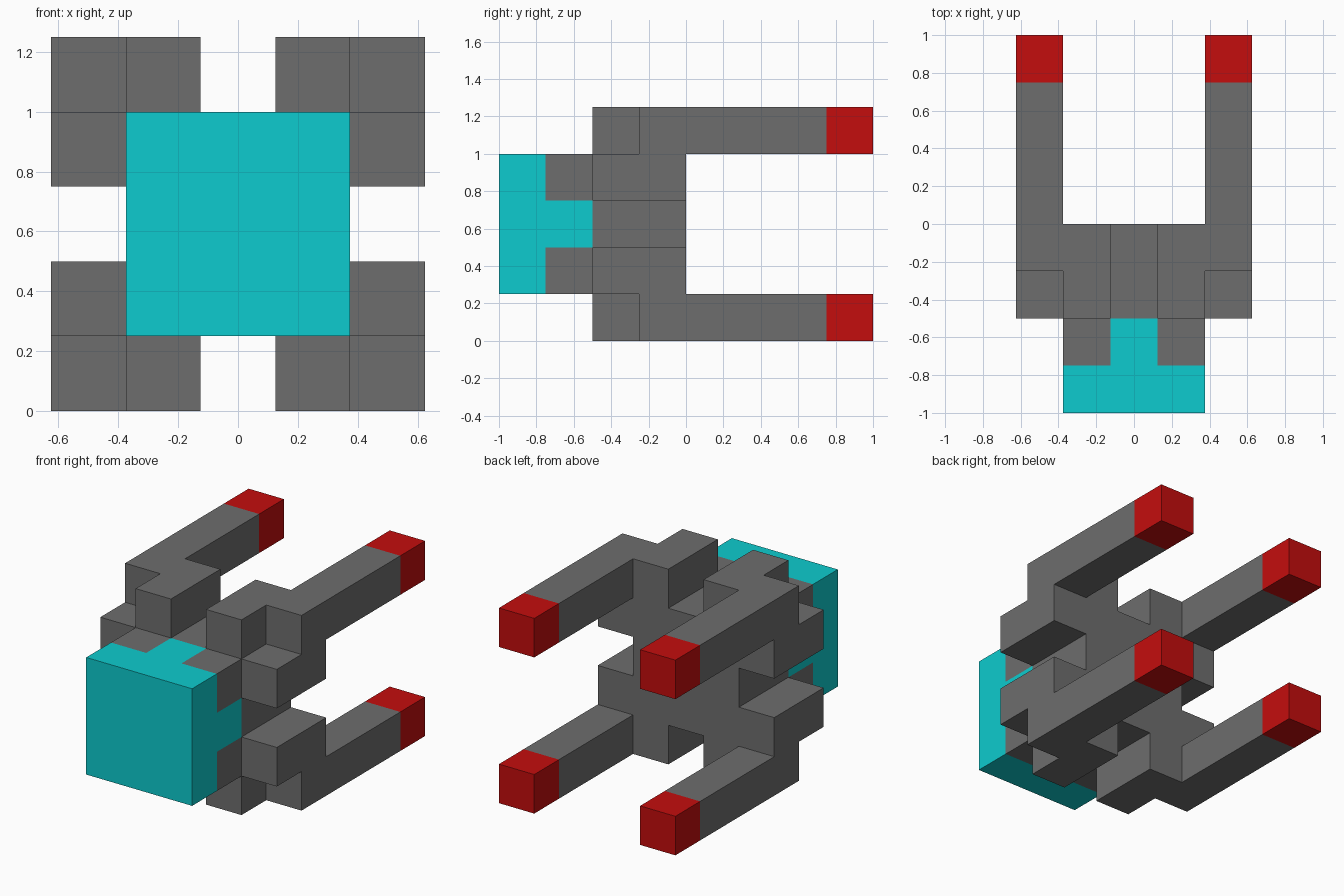
import bpy, bmesh
from mathutils import Vector

if "Cube" in bpy.data.objects:
    bpy.data.objects.remove(bpy.data.objects["Cube"])

U = 0.25                                # block size
ORIGIN = Vector((-0.625, -1.0, 0.0))    # corner of the 5 x 8 x 5 block grid


def material(name, rgb):
    m = bpy.data.materials.new(name)
    m.diffuse_color = (*rgb, 1.0)
    m.use_nodes = True
    m.node_tree.nodes["Principled BSDF"].inputs["Base Color"].default_value = m.diffuse_color
    return m


GREY = material("dark grey", (0.155, 0.155, 0.155))
CYAN = material("cyan", (0.004, 0.60, 0.62))
RED = material("red", (0.55, 0.004, 0.004))


def box(x, y, z):
    """Blocks in inclusive index ranges."""
    return {(i, j, k) for i in range(x[0], x[1] + 1)
            for j in range(y[0], y[1] + 1) for k in range(z[0], z[1] + 1)}


def four(cells):
    """Mirror blocks left-right and top-bottom."""
    c = cells | {(4 - i, j, k) for i, j, k in cells}
    return c | {(i, j, 4 - k) for i, j, k in c}


# Front plate with a plus-shaped boss behind it
front = box((1, 3), (0, 0), (1, 3))
plus = box((1, 3), (1, 1), (2, 2)) | box((2, 2), (1, 1), (1, 3))
# Grey corner blocks behind the plate
corner_blocks = four(box((1, 1), (1, 1), (1, 1)))
# Central body, and the lugs beside each corner
core = box((1, 3), (2, 3), (1, 3))
lugs = four(box((1, 1), (2, 3), (0, 0)) | box((0, 0), (2, 3), (1, 1)))
# Four prongs and their tips
prongs = four(box((0, 0), (3, 6), (0, 0)))
tips = four(box((0, 0), (7, 7), (0, 0)))

parts = [
    ("front_plate", front | plus, CYAN),
    ("corner_blocks", corner_blocks, GREY),
    ("body", core | lugs, GREY),
    ("prongs", prongs, GREY),
    ("prong_tips", tips, RED),
]
solid = set().union(*(cells for _, cells, _ in parts))


def build(name, cells, mat):
    """Make the outer skin of a part, leaving out faces buried in the model."""
    bm = bmesh.new()
    for c in cells:
        for axis in range(3):
            for side in (0, 1):
                n = list(c)
                n[axis] += 2 * side - 1
                if tuple(n) in solid:
                    continue
                a, b = (axis + 1) % 3, (axis + 2) % 3
                corners = []
                for da, db in ((0, 0), (1, 0), (1, 1), (0, 1)):
                    p = Vector(c)
                    p[axis] += side
                    p[a] += da
                    p[b] += db
                    corners.append(bm.verts.new(ORIGIN + p * U))
                bm.faces.new(corners if side else corners[::-1])
    bmesh.ops.remove_doubles(bm, verts=bm.verts, dist=0.001)
    mesh = bpy.data.meshes.new(name)
    bm.to_mesh(mesh)
    bm.free()
    mesh.materials.append(mat)
    bpy.context.collection.objects.link(bpy.data.objects.new(name, mesh))


for part in parts:
    build(*part)
